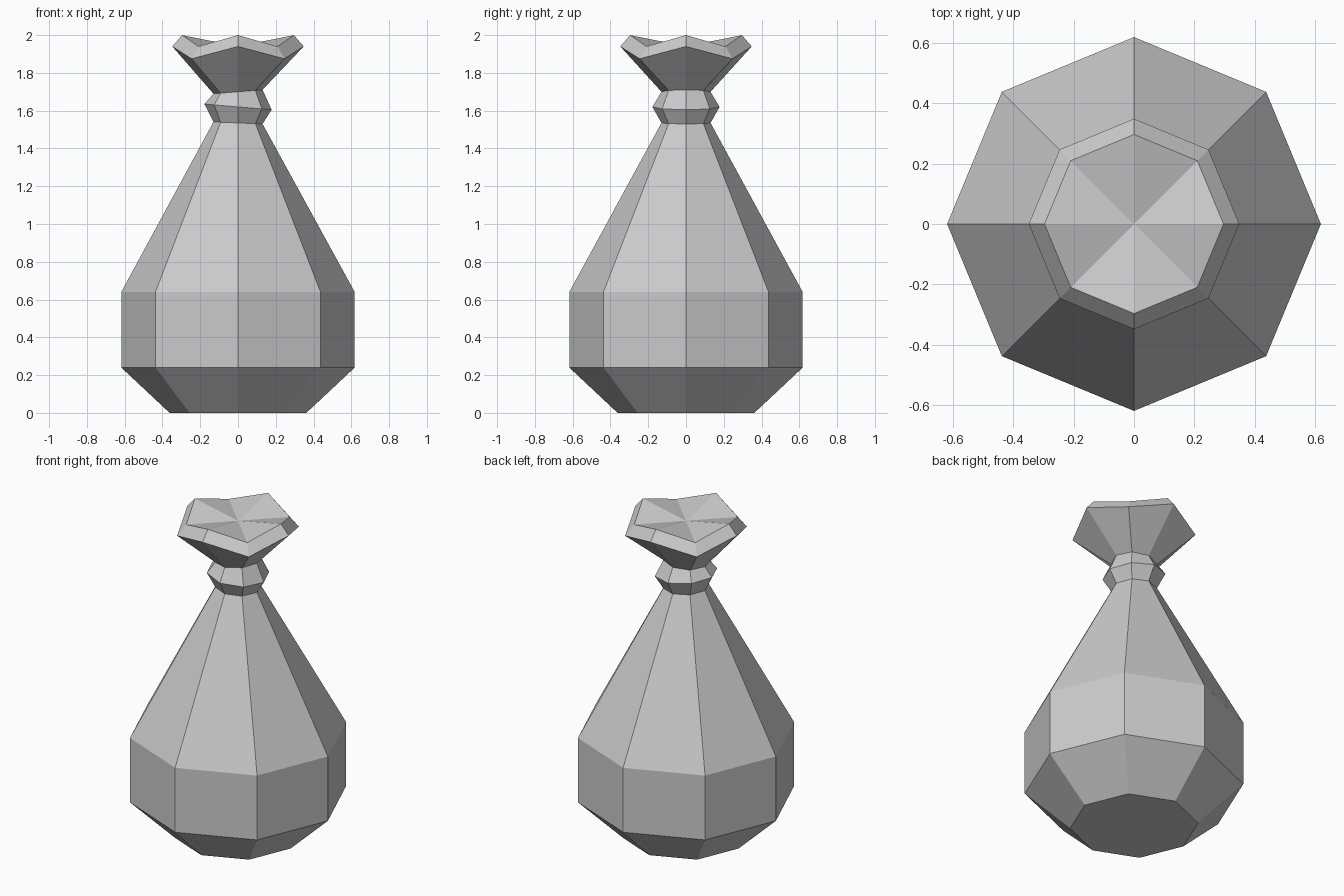
import bpy, bmesh, math

cube = bpy.data.objects.get("Cube")
if cube:
    bpy.data.objects.remove(cube, do_unlink=True)

SIDES = 8

grey = bpy.data.materials.new("sack grey")
grey.use_nodes = True
tone = (0.6, 0.6, 0.6, 1)
grey.diffuse_color = tone
grey.node_tree.nodes["Principled BSDF"].inputs["Base Color"].default_value = tone


def lathe(name, rings, cap_bottom=False, centre_z=None):
    """Eight-sided shell; each ring is (radius, height, sideways tilt, dip at diagonals)."""
    bm = bmesh.new()
    loops = []
    for radius, z, tilt, dip in rings:
        loop = []
        for i in range(SIDES):
            a = math.tau * i / SIDES
            x, y = radius * math.cos(a), radius * math.sin(a)
            loop.append(bm.verts.new((x, y, z + tilt * x - dip * (i % 2))))
        loops.append(loop)
    for low, high in zip(loops, loops[1:]):
        for i in range(SIDES):
            j = (i + 1) % SIDES
            bm.faces.new((low[i], low[j], high[j], high[i]))
    if cap_bottom:
        bm.faces.new(loops[0][::-1])
    if centre_z is not None:
        hub = bm.verts.new((0, 0, centre_z))
        for i in range(SIDES):
            bm.faces.new((loops[-1][i], loops[-1][(i + 1) % SIDES], hub))
    mesh = bpy.data.meshes.new(name)
    bm.to_mesh(mesh)
    bm.free()
    mesh.materials.append(grey)
    obj = bpy.data.objects.new(name, mesh)
    bpy.context.collection.objects.link(obj)
    return obj


# Rings shared between neighbouring parts
neck = (0.13, 1.535, -0.04, 0)
throat = (0.13, 1.70, 0.08, 0)

# Full belly tapering up to the neck
lathe("sack_body", [(0.362, 0, 0, 0), (0.618, 0.24, 0, 0),
                    (0.618, 0.64, 0, 0), neck], cap_bottom=True)

# Slightly crooked tie around the neck
lathe("neck_tie", [neck, (0.178, 1.62, -0.085, 0), throat])

# Flared, wavy mouth with a gathered top
lathe("gathered_mouth", [throat, (0.348, 1.94, 0, 0.065),
                         (0.296, 2.0, 0, 0.06)], centre_z=1.94)
